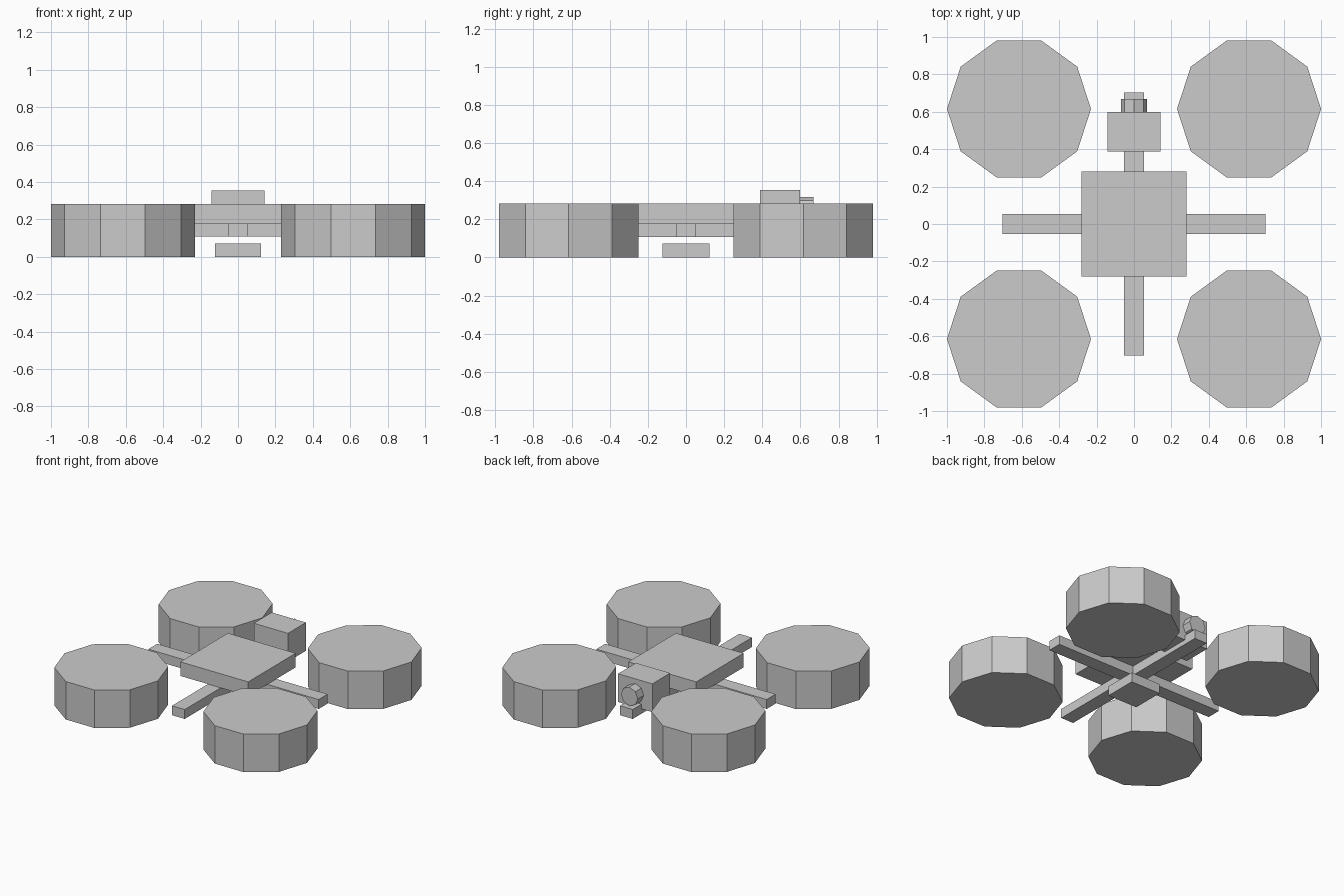
import bpy
from math import pi

# Remove the default object
cube = bpy.data.objects.get("Cube")
if cube:
    bpy.data.objects.remove(cube, do_unlink=True)

# Single grey material
grey = bpy.data.materials.new("light grey")
grey.use_nodes = True
colour = (0.6, 0.6, 0.6, 1)
grey.diffuse_color = colour
for node in grey.node_tree.nodes:
    if node.type == "BSDF_PRINCIPLED":
        node.inputs["Base Color"].default_value = colour


def finish(name):
    obj = bpy.context.object
    obj.name = name
    obj.data.materials.append(grey)
    bpy.ops.object.transform_apply(location=False, rotation=True, scale=True)
    return obj


def box(name, centre, size):
    bpy.ops.mesh.primitive_cube_add(size=1, location=centre)
    bpy.context.object.scale = size
    return finish(name)


def prism(name, sides, radius, depth, centre, rotation=(0, 0, 0)):
    bpy.ops.mesh.primitive_cylinder_add(vertices=sides, radius=radius,
                                        depth=depth, location=centre,
                                        rotation=rotation)
    return finish(name)


# Body plate and crossed arms beneath it
box("body", (0, 0, 0.231), (0.56, 0.56, 0.105))
box("side_arm", (0, 0, 0.143), (1.405, 0.105, 0.07))
box("long_arm", (0, 0, 0.143), (0.105, 1.405, 0.07))

# Pack hanging below the centre
box("lower_pack", (0, 0, 0.036), (0.245, 0.245, 0.072))

# Camera housing and lens at the back
box("camera_housing", (0, 0.493, 0.248), (0.282, 0.211, 0.211))
prism("camera_lens", 8, 0.07, 0.07, (0, 0.633, 0.248), (pi / 2, 0, 0))

# Four ten-sided rotor drums, a corner pointing to each side
for end, y in (("front", -0.615), ("back", 0.615)):
    for side, x in (("right", -0.615), ("left", 0.615)):
        prism(f"{end}_{side}_rotor", 10, 0.385, 0.283, (x, y, 0.1415),
              (0, 0, pi / 2))
